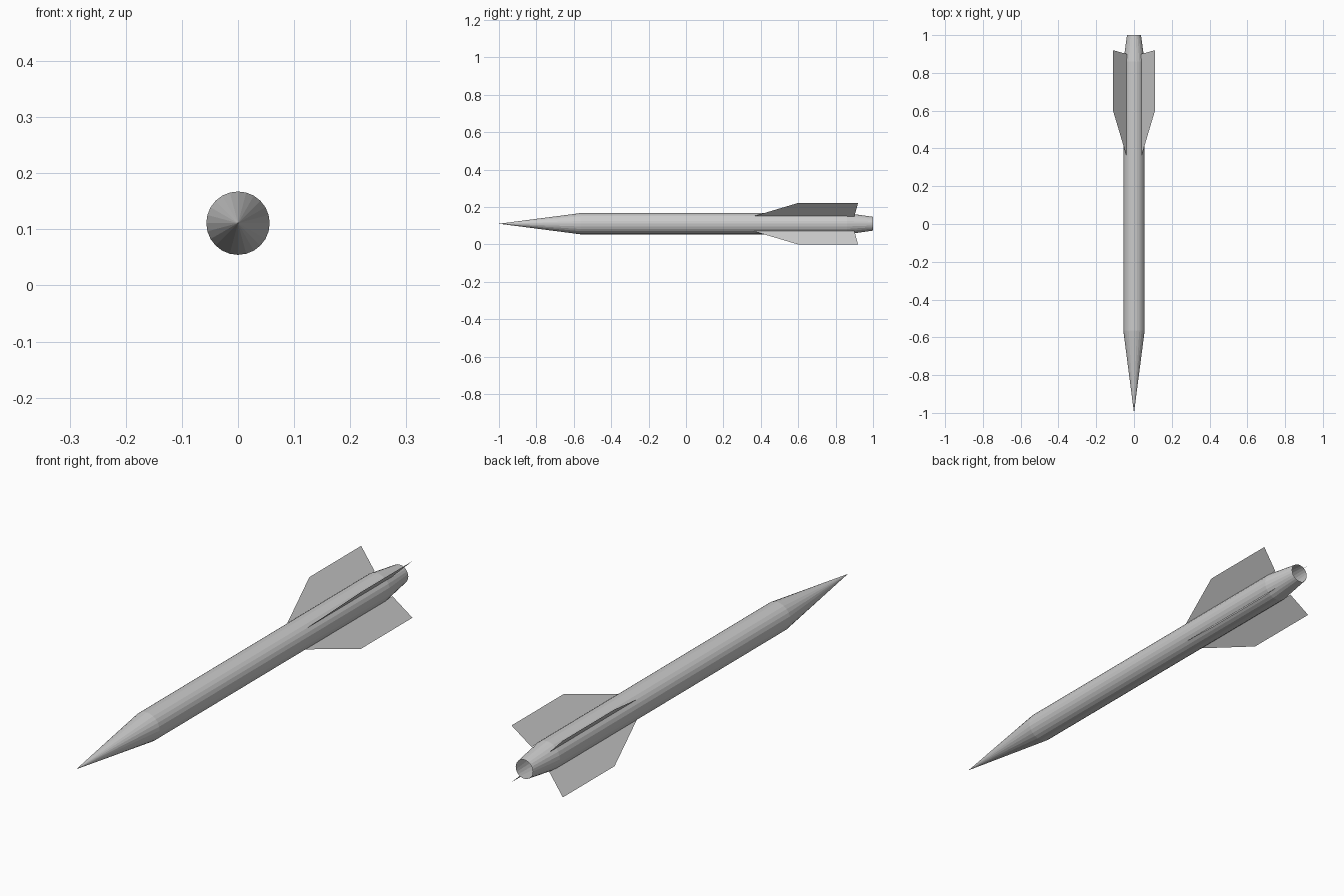
import bpy, bmesh
from math import cos, sin, pi, radians

if "Cube" in bpy.data.objects:
    bpy.data.objects.remove(bpy.data.objects["Cube"])

AXIS_Z = 0.111
SIDES = 24


def make_object(name, bm):
    mesh = bpy.data.meshes.new(name)
    bm.to_mesh(mesh)
    bm.free()
    obj = bpy.data.objects.new(name, mesh)
    obj.location.z = AXIS_Z
    bpy.context.collection.objects.link(obj)
    return obj


# Body: pointed nose, straight tube, tapered tail left open at the back
bm = bmesh.new()
tip = bm.verts.new((0, -1, 0))
rings = []
for y, r in [(-0.565, 0.0565), (0.86, 0.0565), (1.0, 0.037)]:
    rings.append([bm.verts.new((r * cos(2 * pi * i / SIDES), y, r * sin(2 * pi * i / SIDES)))
                  for i in range(SIDES)])
for i in range(SIDES):
    j = (i + 1) % SIDES
    bm.faces.new((tip, rings[0][j], rings[0][i]))
    for a, b in zip(rings, rings[1:]):
        bm.faces.new((a[i], a[j], b[j], b[i]))
bmesh.ops.recalc_face_normals(bm, faces=bm.faces)
make_object("rocket_body", bm)

# Four thin diagonal tail fins: (distance along body, distance from axis)
FIN = [(0.36, 0.056), (0.60, 0.157), (0.92, 0.157), (0.90, 0.054)]
for k in range(4):
    ang = radians(45 + 90 * k)
    bm = bmesh.new()
    bm.faces.new([bm.verts.new((r * cos(ang), y, r * sin(ang))) for y, r in FIN])
    make_object(f"tail_fin_{k + 1}", bm)
